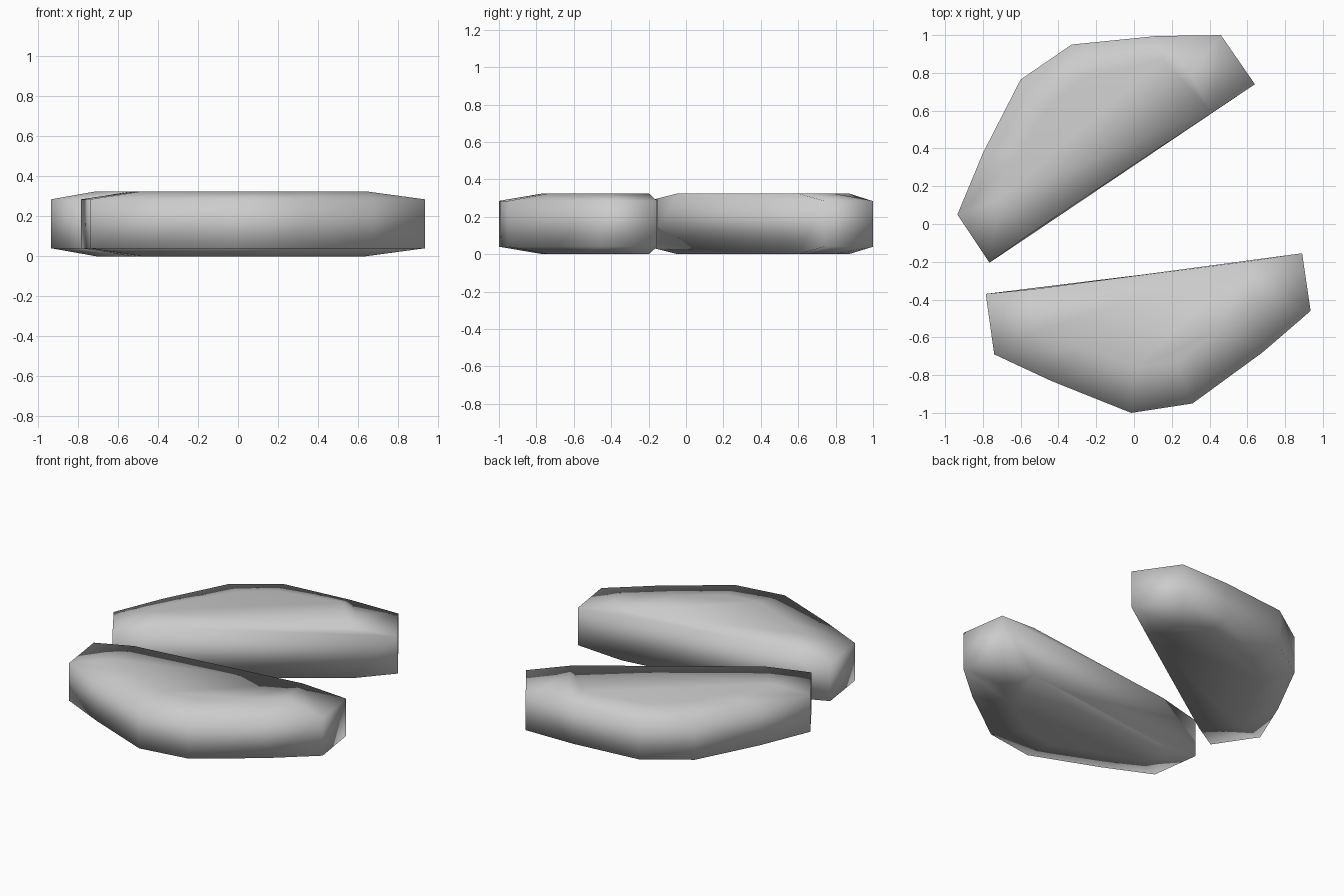
import bpy, bmesh

if "Cube" in bpy.data.objects:
    bpy.data.objects.remove(bpy.data.objects["Cube"])

HEIGHTS = (0.0, 0.04, 0.285, 0.325)


def stone_half(name, rim, crown):
    """Half-round slab: curved side rings, flat caps and one straight cut face."""
    bm = bmesh.new()
    rings = []
    for outline, z in zip((crown, rim, rim, crown), HEIGHTS):
        rings.append([bm.verts.new((x, y, z)) for x, y in outline])
    # chamfers and curved wall
    for low, high in zip(rings, rings[1:]):
        for i in range(len(rim) - 1):
            bm.faces.new((low[i], low[i + 1], high[i + 1], high[i]))
    # caps and the straight cut face
    bm.faces.new(rings[0])
    bm.faces.new(rings[-1])
    bm.faces.new([r[0] for r in rings] + [r[-1] for r in reversed(rings)])
    bmesh.ops.recalc_face_normals(bm, faces=bm.faces)
    for f in bm.faces:
        f.smooth = True
    mesh = bpy.data.meshes.new(name)
    bm.to_mesh(mesh)
    bm.free()
    obj = bpy.data.objects.new(name, mesh)
    bpy.context.collection.objects.link(obj)
    return obj


def shrink(outline, centre, factor):
    cx, cy = centre
    return [(cx + (x - cx) * factor, cy + (y - cy) * factor) for x, y in outline]


# back slab
back_rim = [(-0.765, -0.205), (-0.935, 0.05), (-0.80, 0.375), (-0.60, 0.765),
            (-0.33, 0.95), (0.12, 0.995), (0.46, 1.0), (0.64, 0.74)]
back_crown = [(-0.54, -0.045), (-0.71, 0.13), (-0.60, 0.39), (-0.45, 0.63),
              (-0.26, 0.78), (0.15, 0.87), (0.30, 0.79), (0.405, 0.60)]
stone_half("back_slab", back_rim, back_crown)

# front slab
front_rim = [(-0.785, -0.37), (-0.74, -0.69), (-0.44, -0.83), (-0.015, -1.0),
             (0.31, -0.95), (0.68, -0.68), (0.935, -0.46), (0.89, -0.155)]
front_crown = shrink(front_rim, (0.04, -0.287), 0.67)
stone_half("front_slab", front_rim, front_crown)
